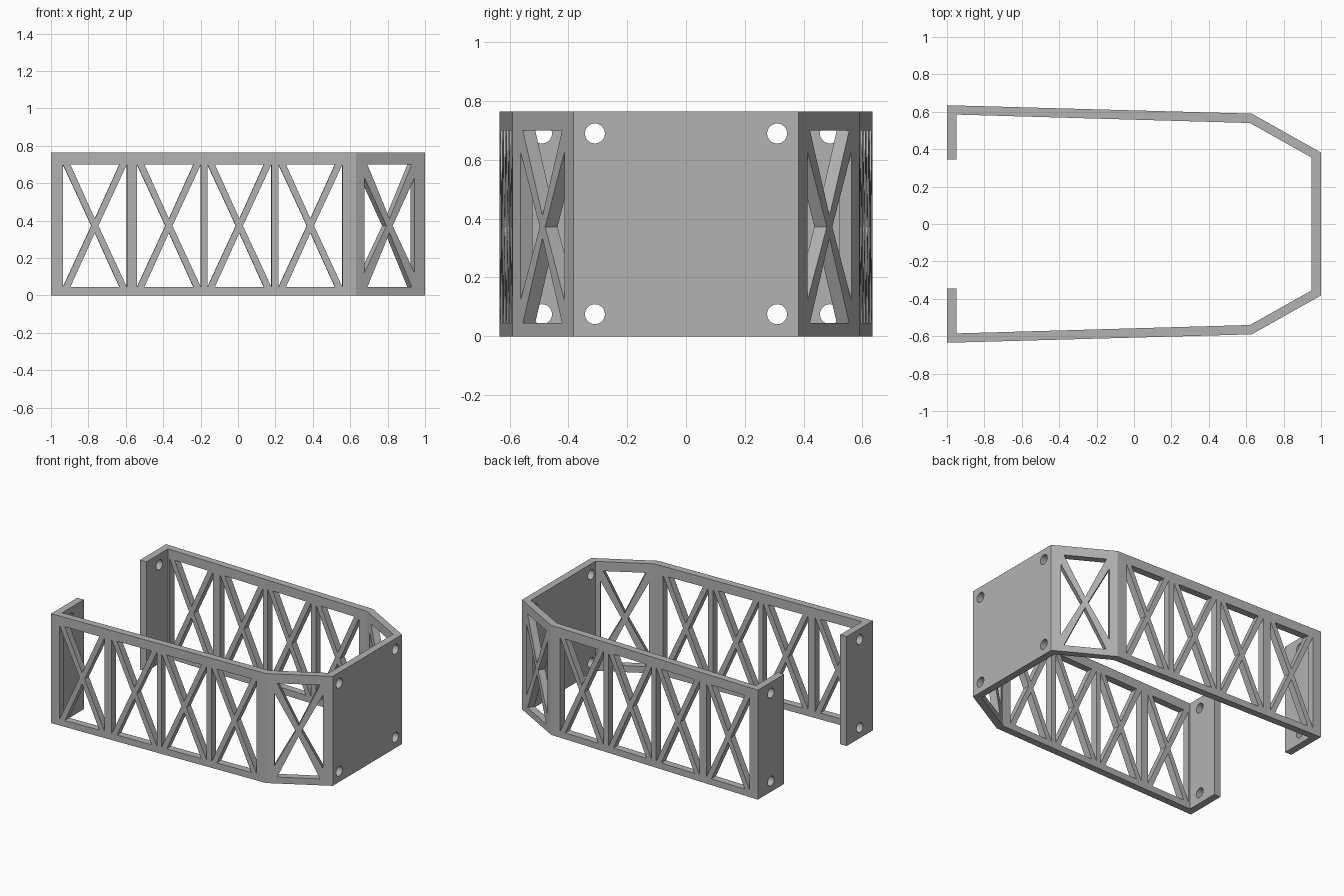
import bpy, bmesh, math
from mathutils import Vector

if "Cube" in bpy.data.objects:
    bpy.data.objects.remove(bpy.data.objects["Cube"], do_unlink=True)

HEIGHT = 0.765
LOW, HIGH = 0.045, 0.70
MID = (LOW + HIGH) / 2

grey = bpy.data.materials.new("plain grey")
grey.use_nodes = True
grey.diffuse_color = (0.45, 0.45, 0.45, 1)
grey.node_tree.nodes["Principled BSDF"].inputs["Base Color"].default_value = grey.diffuse_color


def prism(bm, points, offset):
    """Closed prism swept from a flat polygon along an offset."""
    face = bm.faces.new([bm.verts.new(p) for p in points])
    moved = bmesh.ops.extrude_face_region(bm, geom=[face])["geom"]
    verts = [v for v in moved if isinstance(v, bmesh.types.BMVert)]
    bmesh.ops.translate(bm, verts=verts, vec=offset)


def finish(bm, name):
    bmesh.ops.recalc_face_normals(bm, faces=bm.faces[:])
    mesh = bpy.data.meshes.new(name)
    bm.to_mesh(mesh)
    bm.free()
    mesh.materials.append(grey)
    obj = bpy.data.objects.new(name, mesh)
    bpy.context.collection.objects.link(obj)
    return obj


# Bracket body: a C-shaped band with two mounting flanges
half = [(-0.95, 0.345), (-1, 0.345), (-1, 0.635), (0.63, 0.59), (1, 0.382)]
inner = [(0.95, 0.355), (0.62, 0.54), (-0.95, 0.585)]


def mirrored(points):
    return [(x, -y) for x, y in reversed(points)]


outline = half + mirrored(half) + mirrored(inner) + inner
bm = bmesh.new()
prism(bm, [(x, y, 0) for x, y in outline], (0, 0, HEIGHT))
body = finish(bm, "bracket_body")

# Cutters: triangular truss windows and screw holes
cut = bmesh.new()


def truss(start, end, s0, s1, base_inset, side_low, side_high, side):
    """Four triangles leaving an X brace, measured along one wall."""
    a, b = Vector((*start, 0)), Vector((*end, 0))
    along = (b - a).normalized()
    out = Vector((-along.y, along.x, 0))
    c = (s0 + s1) / 2
    triangles = [
        [(s0 + base_inset, HIGH), (s1 - base_inset, HIGH), (c, MID + 0.038)],
        [(s0 + base_inset, LOW), (s1 - base_inset, LOW), (c, MID - 0.038)],
        [(s0, side_low), (s0, side_high), (c - 0.019, MID)],
        [(s1, side_low), (s1, side_high), (c + 0.019, MID)],
    ]
    flip = Vector((1, side, 1))
    for tri in triangles:
        pts = [(a + along * s + out * 0.05 + Vector((0, 0, z))) * flip for s, z in tri]
        prism(cut, pts, out * -0.15 * flip)


def hole(x, y, z):
    ring = [(x - 0.1, y + 0.034 * math.cos(t), z + 0.034 * math.sin(t))
            for t in (math.tau * i / 32 for i in range(32))]
    prism(cut, ring, (0.2, 0, 0))


for side in (-1, 1):
    for left in (-0.936, -0.54, -0.163, 0.217):
        truss(half[2], half[3], left + 1, left + 1.342, 0.04, LOW, HIGH, side)
    truss(half[3], half[4], 0.053, 0.361, 0.018, 0.12, 0.63, side)
    for z in (0.075, 0.69):
        hole(-0.975, 0.49 * side, z)
        hole(0.975, 0.31 * side, z)

cutter = finish(cut, "window_cutter")
cutter.hide_render = True

# Cut the openings, then drop the helper
mod = body.modifiers.new("openings", "BOOLEAN")
mod.operation = "DIFFERENCE"
mod.solver = "EXACT"
mod.object = cutter
bpy.context.view_layer.objects.active = body
body.select_set(True)
bpy.ops.object.modifier_apply(modifier=mod.name)
bpy.data.objects.remove(cutter, do_unlink=True)
